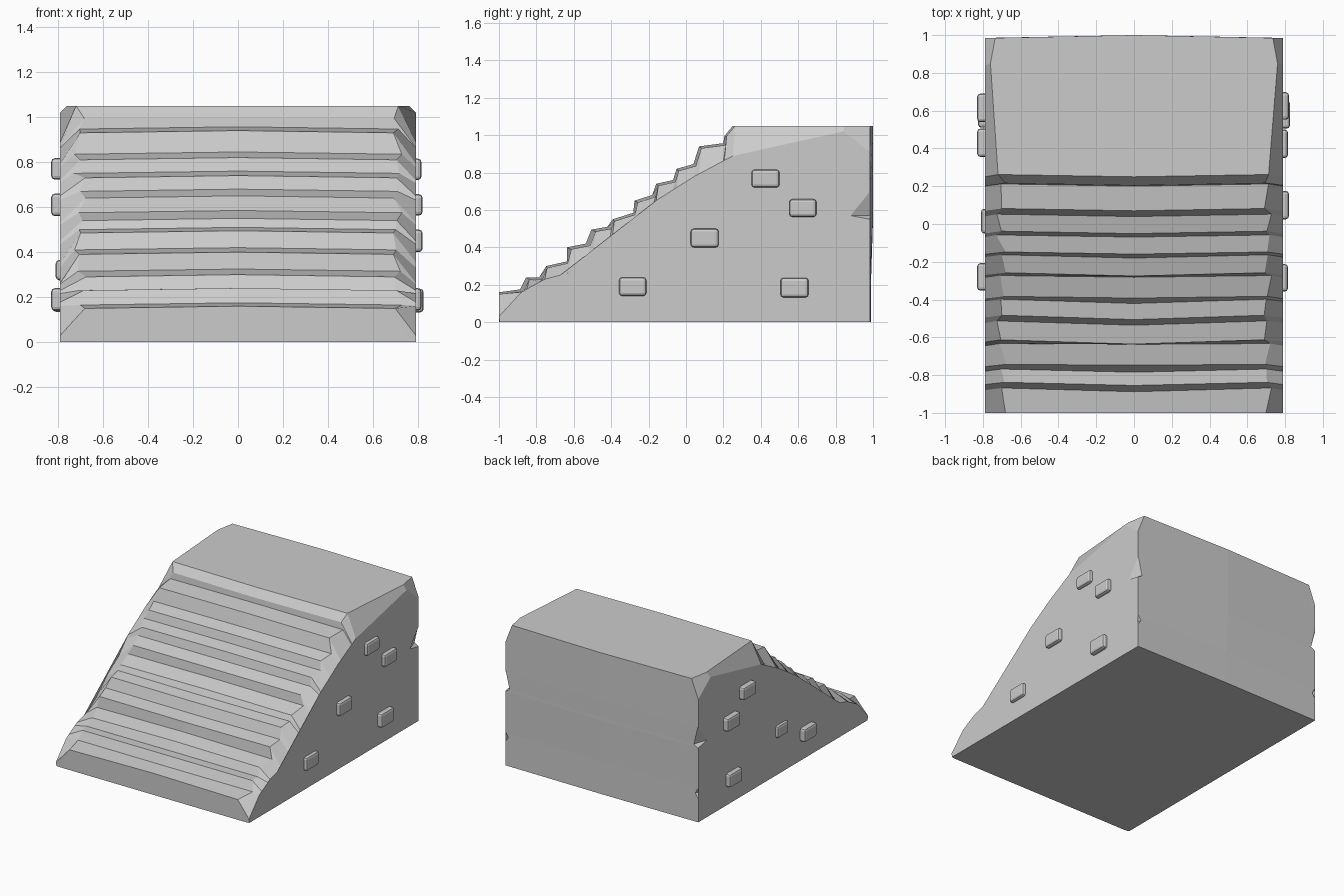
import bpy, bmesh, random
from mathutils import Matrix

if "Cube" in bpy.data.objects:
    bpy.data.objects.remove(bpy.data.objects["Cube"])

random.seed(4)

# Worn step profile across the middle (y, z), front to back
STEPS = [(-1, .16), (-.88, .175), (-.85, .24), (-.78, .24), (-.755, .30),
         (-.645, .325), (-.625, .40), (-.525, .42), (-.495, .495), (-.41, .51),
         (-.395, .55), (-.285, .585), (-.27, .65), (-.175, .68), (-.16, .74),
         (-.07, .76), (-.05, .82), (.04, .845), (.07, .94), (.20, .957),
         (.205, .995), (.25, 1.05)]
# Upper edge of the flat side walls (y, z)
RAKE = [(-1, .03), (-.9, .15), (-.755, .23), (-.6, .27), (-.46, .385),
        (-.365, .48), (-.25, .54), (-.16, .65), (.045, .78), (.29, .91), (.84, 1.02)]
# Back edge with chips: (side wall y, z, back wall half width)
BACK = [(.985, .70, .785), (.88, .57, .755), (.985, .55, .785), (.985, .245, .785),
        (.91, .21, .765), (.985, .18, .785), (.985, 0, .785)]


def rake_z(y):
    for (y0, z0), (y1, z1) in zip(RAKE, RAKE[1:]):
        if y <= y1:
            return z0 + (z1 - z0) * (y - y0) / (y1 - y0)
    return RAKE[-1][1]


def side_sections(s):
    """Outer wall outline and the matching inner outline for one side."""
    outer = [(s * .79, -.995, 0)]
    inner = [(s * .765, -1, 0)]
    for i, (y, z) in enumerate(STEPS):
        outer.append((s * .79, y, rake_z(y)))
        x = .715 if i % 2 else .69
        inner.append((s * (x + random.uniform(-.018, .018)), y + (.012 if i else 0), z - .01 * (i < 20)))
    outer += [(s * .79, .84, 1.02), (s * .79, .985, .91)]
    inner += [(s * .76, .85, 1.05), (s * .735, .985, 1.05)]
    for y, z, x in BACK:
        outer.append((s * .79, y, z))
        inner.append((s * x, .985, z))
    return outer, inner


def center_section():
    pts = [(0, -1, 0)]
    for i, (y, z) in enumerate(STEPS):
        if i % 2 == 0 or i == 1:
            dy = random.uniform(-.012, .012) if i else 0
        pts.append((0, y + dy * (0 < i < 18), z))
    pts += [(0, .85, 1.05), (0, 1, 1.05)]
    return pts + [(0, 1 if z > .5 else .99, z) for _, z, _ in BACK]


def finish(bm, name):
    bmesh.ops.recalc_face_normals(bm, faces=bm.faces)
    me = bpy.data.meshes.new(name)
    bm.to_mesh(me)
    bm.free()
    ob = bpy.data.objects.new(name, me)
    bpy.context.collection.objects.link(ob)
    return ob


# Staircase block: loft from left wall to right wall
lo, li = side_sections(-1)
ro, ri = side_sections(1)
bm = bmesh.new()
rings = [[bm.verts.new(p) for p in sec] for sec in (lo, li, center_section(), ri, ro)]
n = len(rings[0])
for a, b in zip(rings, rings[1:]):
    for i in range(n):
        j = (i + 1) % n
        bm.faces.new((a[i], a[j], b[j], b[i]))
caps = [bm.faces.new(rings[0]), bm.faces.new(rings[-1])]
bmesh.ops.triangulate(bm, faces=caps)
finish(bm, "stair_block")


# Raised stones on the side walls: (y, z, outer x, length, height)
def stone(name, s, y, z, out, ly, lz):
    bm = bmesh.new()
    depth = out - .74
    bmesh.ops.create_cube(bm, size=1, matrix=Matrix.Translation((s * (out - depth / 2), y, z))
                          @ Matrix.Diagonal((depth, ly, lz, 1)))
    bmesh.ops.bevel(bm, geom=bm.edges[:], offset=.016, segments=2, profile=.5, affect='EDGES')
    finish(bm, name)


RIGHT = [(-.285, .19, .815, .145, .10), (.10, .45, .82, .15, .10), (.425, .768, .815, .15, .095),
         (.625, .61, .82, .145, .095), (.58, .185, .825, .15, .105)]
LEFT = [(-.28, .19, .83, .145, .10), (.015, .32, .81, .13, .09), (.43, .77, .83, .15, .095),
        (.615, .61, .83, .15, .10), (.585, .185, .825, .15, .10)]
for label, s, spots in (("right", 1, RIGHT), ("left", -1, LEFT)):
    for k, spot in enumerate(spots):
        stone(f"{label}_stone_{k + 1}", s, *spot)
